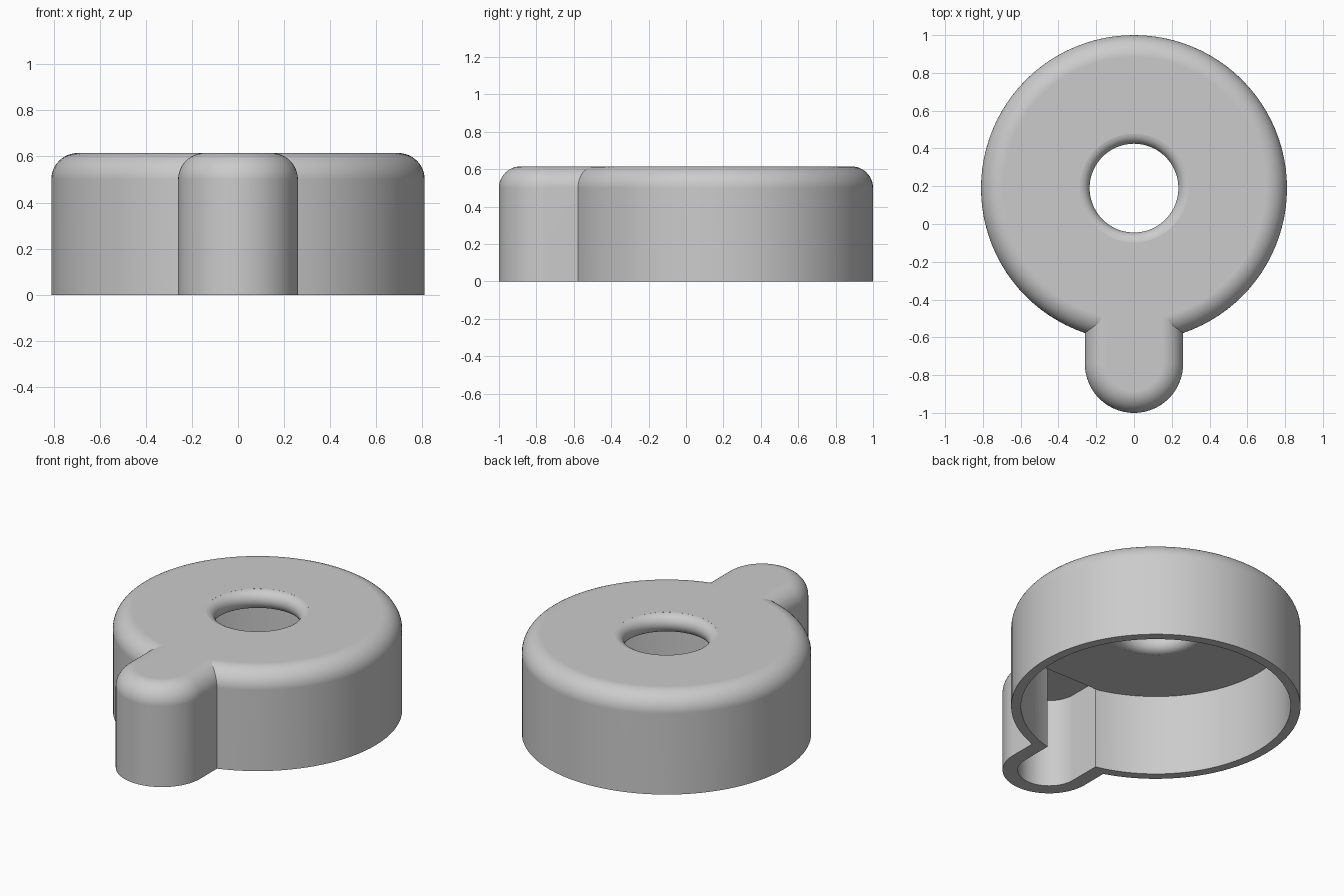
import bpy
import bmesh
from math import sin, cos, pi, radians, sqrt

HEIGHT = 0.615      # overall height
FILLET = 0.115      # rounding of the outer top edge
BODY_Y = 0.19       # centre of the round body
BODY_R = 0.81
CAVITY_R = 0.755
CEILING = 0.50      # underside of the top plate
LUG_Y = -0.74       # centre of the lug's round end
LUG_R = 0.26
LUG_CAVITY_R = 0.175
LUG_CEILING = 0.55
HOLE_R = 0.235
SEGMENTS = 96

cube = bpy.data.objects.get("Cube")
if cube:
    bpy.data.objects.remove(cube, do_unlink=True)

grey = bpy.data.materials.new("light_grey")
grey.use_nodes = True
colour = (0.6, 0.6, 0.6, 1)
grey.diffuse_color = colour
grey.node_tree.nodes["Principled BSDF"].inputs["Base Color"].default_value = colour


def circle(r):
    return [(r * cos(2 * pi * i / SEGMENTS), BODY_Y + r * sin(2 * pi * i / SEGMENTS))
            for i in range(SEGMENTS)]


def tongue(r, back_y):
    """Round front end with straight sides running to a flat back."""
    half = SEGMENTS // 2
    arc = [(r * cos(pi + pi * i / half), LUG_Y + r * sin(pi + pi * i / half))
           for i in range(half + 1)]
    return arc + [(r, back_y), (-r, back_y)]


def stack(name, outline, levels):
    """Closed solid made of one outline per (radius, height) level."""
    bm = bmesh.new()
    rings = [[bm.verts.new((x, y, z)) for x, y in outline(r)] for r, z in levels]
    for low, high in zip(rings, rings[1:]):
        n = len(low)
        for i in range(n):
            j = (i + 1) % n
            bm.faces.new((low[i], low[j], high[j], high[i]))
    bm.faces.new(rings[0][::-1])
    bm.faces.new(rings[-1])
    bmesh.ops.recalc_face_normals(bm, faces=bm.faces)
    mesh = bpy.data.meshes.new(name)
    bm.to_mesh(mesh)
    bm.free()
    mesh.materials.append(grey)
    obj = bpy.data.objects.new(name, mesh)
    bpy.context.collection.objects.link(obj)
    return obj


def rounded_top(r, steps=12):
    levels = [(r, 0)]
    for i in range(steps + 1):
        a = pi / 2 * i / steps
        levels.append((r - FILLET + FILLET * cos(a), HEIGHT - FILLET + FILLET * sin(a)))
    return levels


def combine(target, tool, operation):
    mod = target.modifiers.new(operation, "BOOLEAN")
    mod.operation = operation
    mod.solver = "EXACT"
    mod.object = tool
    bpy.context.view_layer.objects.active = target
    bpy.ops.object.modifier_apply(modifier=mod.name)
    bpy.data.objects.remove(tool, do_unlink=True)


# Outer shape: round body with a front lug
housing = stack("housing", circle, rounded_top(BODY_R))
lug = stack("lug", lambda r: tongue(r, -0.35), rounded_top(LUG_R))
combine(housing, lug, "UNION")

# Hollow underside, open at the bottom
cavity = stack("cavity", circle, [(CAVITY_R, -0.1), (CAVITY_R, CEILING)])
combine(housing, cavity, "DIFFERENCE")
chord_y = BODY_Y - sqrt(CAVITY_R ** 2 - LUG_CAVITY_R ** 2) + 0.004
lug_cavity = stack("lug_cavity", lambda r: tongue(r, chord_y),
                   [(LUG_CAVITY_R, -0.1), (LUG_CAVITY_R, LUG_CEILING)])
combine(housing, lug_cavity, "DIFFERENCE")

# Centre hole with a fully rounded rim
rim = (HEIGHT - CEILING) / 2
spool = []
for i in range(17):
    a = radians(-85 + 170 * i / 16)
    spool.append((HOLE_R + rim - rim * cos(a), CEILING + rim + rim * sin(a)))
spool = [(spool[0][0], CEILING - 0.1)] + spool + [(spool[-1][0], HEIGHT + 0.1)]
hole = stack("hole", circle, spool)
combine(housing, hole, "DIFFERENCE")

# Smooth curved walls, crisp creases
bpy.ops.object.select_all(action="DESELECT")
housing.select_set(True)
bpy.context.view_layer.objects.active = housing
bpy.ops.object.shade_smooth_by_angle(angle=radians(25))
normals = housing.modifiers.new("weighted_normals", "WEIGHTED_NORMAL")
normals.keep_sharp = True
